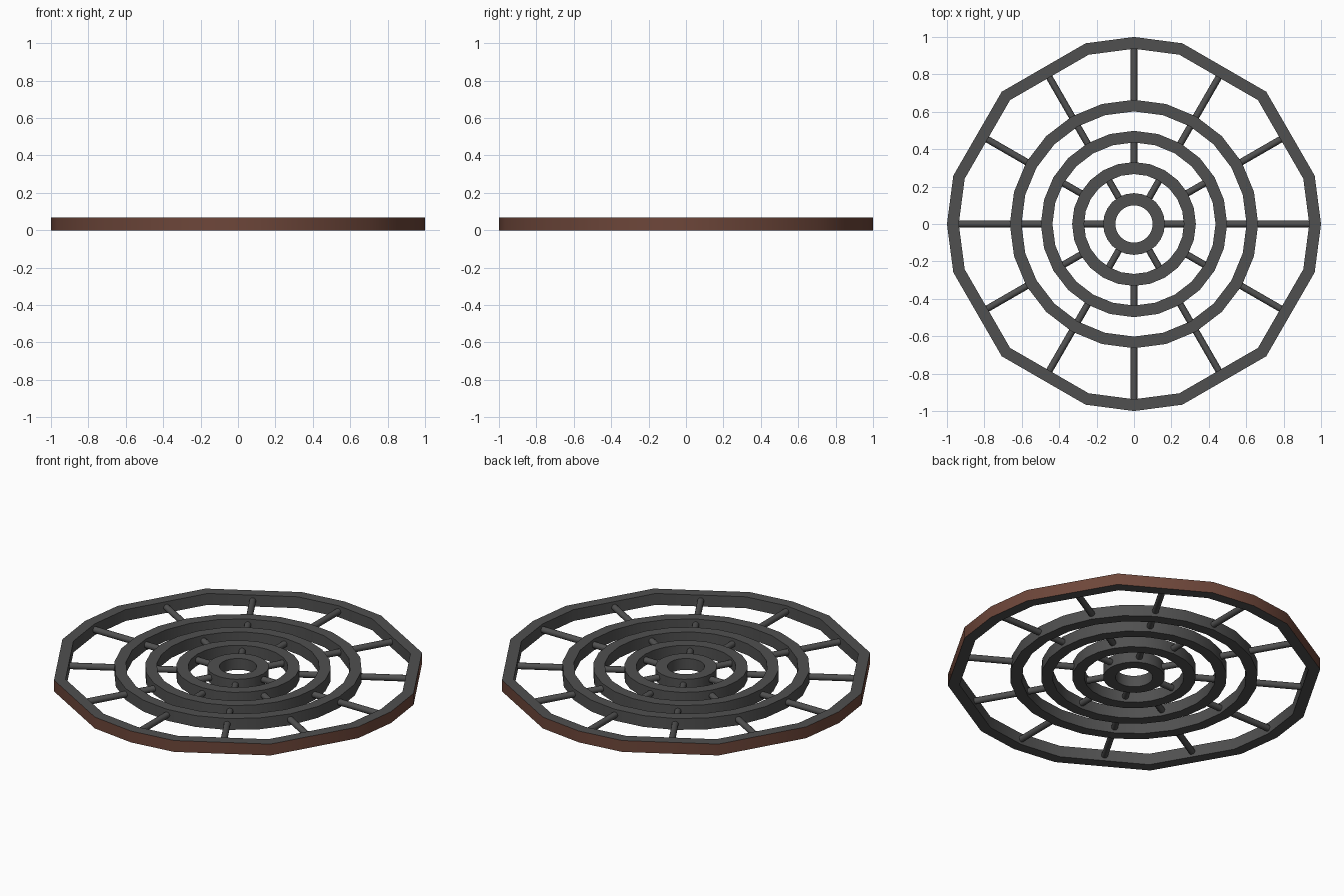
import bpy, bmesh, math
from mathutils import Matrix, Vector

if "Cube" in bpy.data.objects:
    bpy.data.objects.remove(bpy.data.objects["Cube"])

H = 0.067          # ring height
SPOKE_R = 0.018


def material(name, rgb):
    m = bpy.data.materials.new(name)
    m.diffuse_color = (*rgb, 1)
    m.use_nodes = True
    m.node_tree.nodes["Principled BSDF"].inputs["Base Color"].default_value = m.diffuse_color
    return m


GRAY = material("dark gray iron", (0.08, 0.08, 0.08))
BROWN = material("rust brown", (0.155, 0.062, 0.042))


def finish(bm, name, mats):
    bmesh.ops.recalc_face_normals(bm, faces=bm.faces)
    me = bpy.data.meshes.new(name)
    bm.to_mesh(me)
    bm.free()
    ob = bpy.data.objects.new(name, me)
    bpy.context.collection.objects.link(ob)
    for m in mats:
        me.materials.append(m)
    bpy.ops.object.select_all(action='DESELECT')
    ob.select_set(True)
    bpy.context.view_layer.objects.active = ob
    bpy.ops.object.shade_smooth_by_angle(angle=math.radians(40))
    return ob


def ring(name, outer, inner, angles, mats, outer_mat=0):
    """Square-section ring through the given angles."""
    bm = bmesh.new()
    section = [(outer, 0), (outer, H), (inner, H), (inner, 0)]
    loops = [[bm.verts.new((r * math.cos(a), r * math.sin(a), z)) for r, z in section]
             for a in map(math.radians, angles)]
    n = len(loops)
    for i in range(n):
        p, q = loops[i], loops[(i + 1) % n]
        for k in range(4):
            f = bm.faces.new((p[k], q[k], q[(k + 1) % 4], p[(k + 1) % 4]))
            f.material_index = outer_mat if k == 0 else 0
    return finish(bm, name, mats)


def spokes(name, r0, r1, angles):
    """Round bars running radially from r0 to r1."""
    bm = bmesh.new()
    for deg in angles:
        mat = (Matrix.Rotation(math.radians(deg), 4, 'Z')
               @ Matrix.Translation(Vector(((r0 + r1) / 2, 0, H / 2)))
               @ Matrix.Rotation(math.pi / 2, 4, 'Y'))
        bmesh.ops.create_cone(bm, cap_ends=True, segments=12, radius1=SPOKE_R,
                              radius2=SPOKE_R, depth=r1 - r0, matrix=mat)
    return finish(bm, name, [GRAY])


# Outer rim: broad facets with an extra corner on each axis
rim_angles = [q * 90 + a for q in range(4) for a in (0, 15, 45, 75)]
ring("outer_rim", 1.0, 0.937, rim_angles, [GRAY, BROWN], 1)

# Inner rings
fine = range(0, 360, 15)
ring("large_ring", 0.664, 0.602, fine, [GRAY])
ring("middle_ring", 0.498, 0.436, fine, [GRAY])
ring("small_ring", 0.331, 0.267, fine, [GRAY])
ring("hub_ring", 0.165, 0.100, fine, [GRAY])

# Spokes between the rings
spokes("outer_spokes", 0.63, 0.945, range(0, 360, 30))
spokes("large_links", 0.465, 0.63, range(0, 360, 60))
spokes("middle_links", 0.30, 0.465, range(30, 360, 60))
spokes("hub_links", 0.13, 0.30, range(0, 360, 60))
